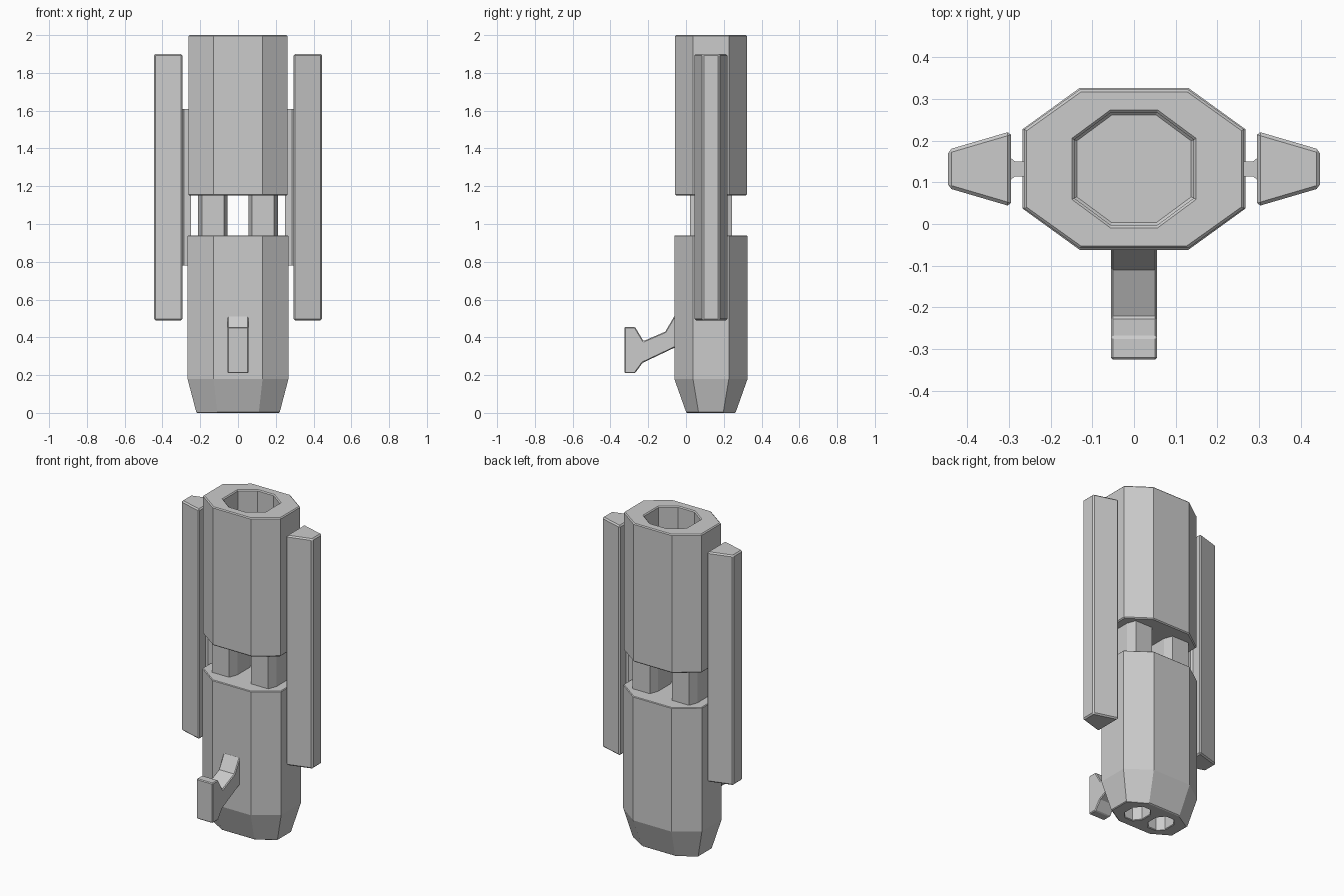
import bpy
import bmesh

if "Cube" in bpy.data.objects:
    bpy.data.objects.remove(bpy.data.objects["Cube"])

MID_Y = 0.132  # depth of the body's own axis

grey = bpy.data.materials.new("plain grey")
grey.use_nodes = True
GREY = (0.6, 0.6, 0.6, 1)
grey.diffuse_color = GREY
grey.node_tree.nodes["Principled BSDF"].inputs["Base Color"].default_value = GREY


def octagon(z, half_x, half_y, flat_x, flat_y, cx=0.0):
    """Ring of an eight-sided section with the given half sizes and half flats."""
    quarter = [(half_x, -flat_y), (half_x, flat_y), (flat_x, half_y), (-flat_x, half_y)]
    ring = quarter + [(-x, -y) for x, y in quarter]
    return [(cx + x, MID_Y + y, z) for x, y in ring]


def loft(name, rings, bevel=0.0, angle=1.05):
    """Closed solid skinned through rings of equal length."""
    bm = bmesh.new()
    loops = [[bm.verts.new(p) for p in ring] for ring in rings]
    for low, high in zip(loops, loops[1:]):
        for i in range(len(low)):
            j = (i + 1) % len(low)
            bm.faces.new((low[i], low[j], high[j], high[i]))
    bm.faces.new(loops[0][::-1])
    bm.faces.new(loops[-1])
    bmesh.ops.recalc_face_normals(bm, faces=bm.faces)
    mesh = bpy.data.meshes.new(name)
    bm.to_mesh(mesh)
    bm.free()
    mesh.materials.append(grey)
    obj = bpy.data.objects.new(name, mesh)
    bpy.context.collection.objects.link(obj)
    if bevel:
        mod = obj.modifiers.new("soft_edges", "BEVEL")
        mod.width = bevel
        mod.segments = 1
        mod.limit_method = "ANGLE"
        mod.angle_limit = angle
    return obj


def cut(target, cutter):
    """Subtract a hidden cutter before the target's bevel."""
    mod = target.modifiers.new("cut", "BOOLEAN")
    mod.operation = "DIFFERENCE"
    mod.solver = "EXACT"
    mod.object = cutter
    target.modifiers.move(len(target.modifiers) - 1, 0)
    cutter.hide_render = True
    cutter.hide_viewport = True


# Upper barrel with a deep bore
upper = loft("upper_barrel", [octagon(z, 0.263, 0.19, 0.13, 0.095) for z in (1.15, 2.0)], 0.006)
bore = loft("bore_cutter", [octagon(z, 0.143, 0.135, 0.055, 0.07) for z in (1.3, 2.1)])
cut(upper, bore)

# Lower barrel narrowing to its foot
lower = loft("lower_barrel", [octagon(0, 0.22, 0.13, 0.11, 0.065),
                              octagon(0.18, 0.267, 0.194, 0.13, 0.095),
                              octagon(0.94, 0.267, 0.194, 0.13, 0.095)], 0.004)

# Mirrored pairs: sockets, posts, fins and their mounting ribs
for side, label in ((1, "left"), (-1, "right")):
    socket = loft(f"{label}_socket_cutter",
                  [octagon(z, 0.06, 0.075, 0.028, 0.035, side * 0.085) for z in (-0.1, 0.4)])
    cut(lower, socket)

    loft(f"{label}_post",
         [octagon(z, 0.078, 0.112, 0.058, 0.06, side * 0.133) for z in (0.92, 1.17)])

    fin = [(0.295, -0.09), (0.445, -0.046), (0.445, 0.046), (0.295, 0.09)]
    loft(f"{label}_fin",
         [[(side * x, MID_Y + y, z) for x, y in fin] for z in (0.49, 1.9)], 0.008, 0.5)

    rib = [(0.25, -0.018), (0.285, -0.018), (0.3, -0.03),
           (0.3, 0.03), (0.285, 0.018), (0.25, 0.018)]
    loft(f"{label}_fin_rib",
         [[(side * x, MID_Y + y, z) for x, y in rib] for z in (0.78, 1.61)])

# Front hook: side profile extruded across the width
hook = [(-0.325, 0.455), (-0.27, 0.455), (-0.225, 0.38), (-0.11, 0.43),
        (-0.06, 0.515), (-0.04, 0.515), (-0.04, 0.355), (-0.23, 0.265),
        (-0.27, 0.21), (-0.325, 0.21)]
loft("front_hook", [[(x, y, z) for y, z in hook] for x in (-0.055, 0.055)], 0.005, 0.7)
